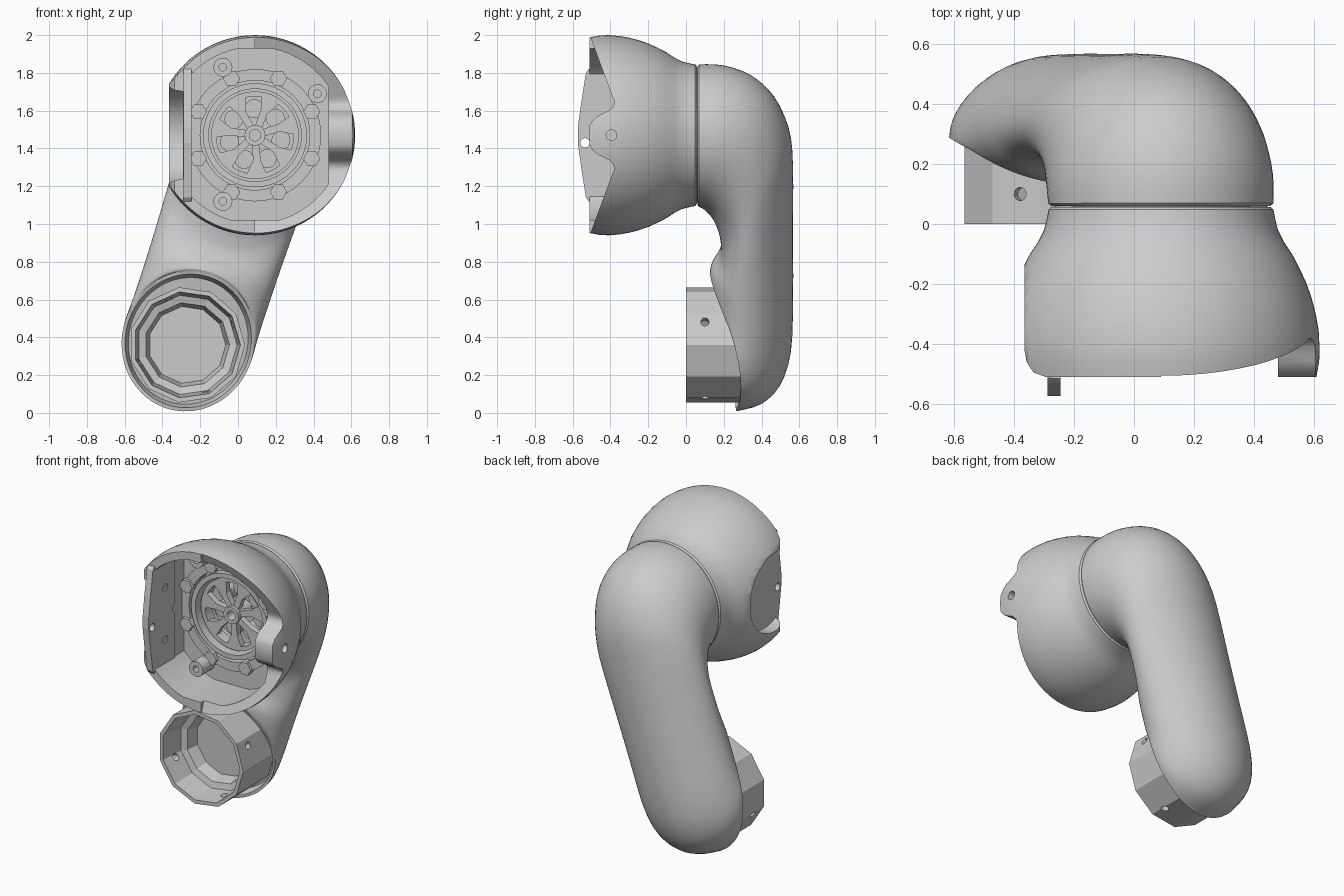
import bpy, bmesh, math
from mathutils import Vector

if "Cube" in bpy.data.objects:
    bpy.data.objects.remove(bpy.data.objects["Cube"])

grey = bpy.data.materials.new("plain_grey")
grey.use_nodes = True
grey.diffuse_color = (0.6, 0.6, 0.6, 1)
grey.node_tree.nodes["Principled BSDF"].inputs["Base Color"].default_value = (0.6, 0.6, 0.6, 1)

BX, BZ = 0.09, 1.47          # axis of the upper housing
SX, SZ = -0.27, 0.36         # axis of the lower socket
RIM = -0.51                  # front rim of the housing


def loft(name, rings, closed=False):
    """Skin a row of equal rings; cap the ends or join last to first."""
    bm = bmesh.new()
    loops = [[bm.verts.new(p) for p in ring] for ring in rings]
    n = len(loops[0])
    pairs = list(zip(loops, loops[1:]))
    if closed:
        pairs.append((loops[-1], loops[0]))
    else:
        bm.faces.new(loops[0])
        bm.faces.new(loops[-1])
    for a, b in pairs:
        for i in range(n):
            j = (i + 1) % n
            bm.faces.new((a[i], a[j], b[j], b[i]))
    bmesh.ops.recalc_face_normals(bm, faces=bm.faces)
    mesh = bpy.data.meshes.new(name)
    bm.to_mesh(mesh)
    bm.free()
    mesh.materials.append(grey)
    ob = bpy.data.objects.new(name, mesh)
    bpy.context.collection.objects.link(ob)
    return ob


def place(axis, a, p, q):
    return Vector({"x": (a, p, q), "y": (p, a, q), "z": (p, q, a)}[axis])


def prism(name, pts, axis, a, b):
    return loft(name, [[place(axis, t, p, q) for p, q in pts] for t in (a, b)])


def polar(cx, cz, r, a):
    return cx + r * math.cos(a), cz + r * math.sin(a)


def circle(cx, cz, r, n=32):
    return [polar(cx, cz, r, math.tau * i / n) for i in range(n)]


def lathe(name, profile, cx, cz, n=96, closed=False):
    rings = [[place("y", y, *p) for p in circle(cx, cz, r, n)] for r, y in profile]
    return loft(name, rings, closed)


def tube(name, cx, cz, ro, ri, y0, y1, n=48):
    return lathe(name, [(ro, y0), (ro, y1), (ri, y1), (ri, y0)], cx, cz, n, True)


def activate(ob):
    bpy.ops.object.select_all(action="DESELECT")
    ob.select_set(True)
    bpy.context.view_layer.objects.active = ob


def cut(ob, cutter):
    mod = ob.modifiers.new("cut", "BOOLEAN")
    mod.operation = "DIFFERENCE"
    mod.solver = "EXACT"
    mod.object = cutter
    activate(ob)
    bpy.ops.object.modifier_apply(modifier=mod.name)
    bpy.data.objects.remove(cutter)


def smooth(ob, angle=35):
    activate(ob)
    bpy.ops.object.shade_smooth_by_angle(angle=math.radians(angle))


def mirrored(half, tip=()):
    """Outline in y and z from points above the housing axis."""
    return ([(y, BZ + h) for y, h in half] + [(y, BZ) for y in tip] +
            [(y, BZ - h) for y, h in reversed(half)])


# Bell-shaped upper housing
bell = lathe("upper_housing", [
    (0.365, 0.057), (0.375, 0.048), (0.38, 0.02), (0.39, -0.02), (0.41, -0.06),
    (0.437, -0.1), (0.463, -0.15), (0.486, -0.2), (0.503, -0.25), (0.516, -0.3),
    (0.525, -0.35), (0.53, -0.41), (0.527, -0.46), (0.518, RIM)], BX, BZ)

# Flat side with a rounded front corner and a round pocket
cut(bell, prism("cutter", [(-1, -1), (-0.28, -1), (-0.28, -0.515), (-0.335, -0.495), (-0.358, -0.46),
                           (-0.365, -0.42), (-0.365, 1), (-1, 1)], "z", 0, 3))
cut(bell, prism("cutter", circle(-0.4, BZ, 0.257, 64), "x", -0.6, -0.29))

# Open front cavity with flattened sides, top and bottom, then the deeper round well
round_cavity = prism("cutter", circle(BX, BZ, 0.467, 64), "y", -0.8, -0.2)
for x0, x1, z0, z1 in ((-2, -0.25, 0, 3), (0.48, 2, 0, 3), (-2, 2, 1.93, 3), (-2, 2, 0, 1.02)):
    cut(round_cavity, prism("trim", [(x0, z0), (x1, z0), (x1, z1), (x0, z1)], "y", -1, 1))
cut(bell, round_cavity)
cut(bell, prism("cutter", circle(BX, BZ, 0.32, 64), "y", -0.5, -0.04))

# Swept-back rim that leaves a rounded ear on one side
half = [(RIM, 0.53), (-0.392, 0.21), (-0.382, 0.187), (-0.381, 0.167), (-0.39, 0.147),
        (-0.407, 0.131)]
half += [(-0.4 - 0.122 * math.cos(a), 0.122 * math.sin(a))
         for a in (math.radians(t) for t in range(72, 0, -12))]
ear = [(-0.9, 2.1), (RIM, 2.1)] + mirrored(half, [-0.522]) + [(RIM, 0.8), (-0.9, 0.8)]
cut(bell, prism("cutter", ear, "x", BX, 0.9))
cut(bell, prism("cutter", circle(-0.395, BZ, 0.028, 20), "x", 0.4, 0.8))
smooth(bell)

# Inner side plate with screw holes
plate = prism("side_plate", mirrored(
    [(-0.3, 0.33), (-0.515, 0.35), (-0.53, 0.33), (-0.555, 0.17), (-0.573, 0.04)]), "x", -0.289, -0.245)
for y, h in ((-0.535, -0.04), (-0.4, 0.17), (-0.4, -0.17), (-0.3, 0.0)):
    cut(plate, prism("cutter", circle(y, BZ + h, 0.025, 16), "x", -0.4, -0.1))

# Screw posts inside the housing
for i, (x, z) in enumerate(((-0.08, 1.83), (0.42, 1.69), (-0.08, 1.12))):
    smooth(tube(f"screw_post_{i + 1}", x, z, 0.05, 0.02, -0.32, -0.19, 24))

# Drive unit: ring, lugs, wheel with spokes, hub and coils
smooth(tube("drive_flange", BX, BZ, 0.35, 0.29, -0.22, -0.17, 64))
smooth(tube("drive_ring", BX, BZ, 0.275, 0.245, -0.22, -0.03, 64))
smooth(tube("wheel_ring", BX, BZ, 0.232, 0.205, -0.18, -0.11, 64))
for i in range(8):
    a = math.tau * (i + 0.5) / 8
    prism(f"flange_lug_{i + 1}", circle(*polar(BX, BZ, 0.325, a), 0.045, 6), "y", -0.24, -0.19)
for i in range(7):
    a = math.tau * i / 7 + 0.25
    shape = [(0.04, -0.5), (0.13, -0.1), (0.215, -0.24), (0.215, 0.26), (0.14, 0.2), (0.04, 0.5)]
    prism(f"wheel_spoke_{i + 1}", [polar(BX, BZ, r, a + t) for r, t in shape], "y", -0.18, -0.14)
    smooth(prism(f"coil_{i + 1}", circle(*polar(BX, BZ, 0.14, a + 0.45), 0.05, 20), "y", -0.1, -0.03))
smooth(tube("wheel_hub", BX, BZ, 0.055, 0.03, -0.2, -0.06, 32))

# Joint core in the seam between housing and arm
smooth(prism("joint_core", circle(BX, BZ, 0.355, 64), "y", 0.0, 0.12))

# Bent arm: each station is outer y, outer s, inner y, inner s, half width, side sag
DOWN = Vector((-0.309, 0, -0.951))
SIDE = Vector((0.951, 0, -0.309))
TOP = Vector((BX, 0, BZ))
stations = [
    (0.06, -0.365, 0.06, 0.365, 0.365, 0), (0.07, -0.375, 0.067, 0.378, 0.375, 0),
    (0.2, -0.37, 0.1, 0.40, 0.377, 0), (0.35, -0.315, 0.14, 0.45, 0.37, -0.01),
    (0.47, -0.2, 0.17, 0.52, 0.363, -0.025), (0.545, -0.03, 0.182, 0.58, 0.358, -0.035),
    (0.566, 0.16, 0.185, 0.63, 0.355, -0.04), (0.567, 0.55, 0.172, 0.68, 0.349, -0.045),
    (0.567, 0.9, 0.137, 0.725, 0.346, -0.042), (0.556, 1.2, 0.128, 0.755, 0.346, -0.035),
    (0.5, 1.38, 0.127, 0.763, 0.349, -0.013), (0.4, 1.48, 0.128, 0.767, 0.351, 0.026),
    (0.265, 1.52, 0.13, 0.77, 0.35, 0.078)]


def arm_ring(st, scale=1, push=0):
    yo, so, yi, si, w, sag = st
    outer = TOP + DOWN * so + Vector((0, yo, 0))
    inner = TOP + DOWN * si + Vector((0, yi, 0))
    mid, arm = (outer + inner) / 2, (outer - inner) / 2 * scale
    ring = []
    for i in range(72):
        a = math.tau * i / 72
        drop = Vector((0, push + sag * math.sin(a) ** 2, 0))
        ring.append(mid + arm * math.cos(a) + SIDE * (w * scale * math.sin(a)) + drop)
    return ring


def blend(a, b, c, d, t):
    """Smooth curve through b and c."""
    return b + 0.5 * t * (c - a + t * (2 * a - 5 * b + 4 * c - d + t * (3 * (b - c) + d - a)))


rings = [arm_ring(stations[0])]
last = len(stations) - 1
for k in range(1, last):
    quad = [stations[min(j, last)] for j in (k - 1, k, k + 1, k + 2)]
    rings += [arm_ring([blend(*v, t / 3) for v in zip(*quad)]) for t in range(3)]
end = stations[-1]
rings += [arm_ring(end), arm_ring(end, 0.95), arm_ring(end, 0.9, 0.07)]
smooth(loft("bent_arm", rings), 40)

# Faceted open socket at the lower end, with stepped floor and pin holes
socket = lathe("lower_socket", [(0.308, 0.33), (0.308, 0.0), (0.283, 0.0), (0.265, 0.16),
                                (0.225, 0.17), (0.205, 0.25)], SX, SZ, 11)
for a in (0.42, 1.95, 3.5, 5.1):
    x, z = polar(SX, SZ, 0.3, a)
    out = Vector((math.cos(a), 0, math.sin(a)))
    across = Vector((-out.z, 0, out.x))
    hole = [[Vector((x, 0.1, z)) + out * t + across * p + Vector((0, q, 0))
             for p, q in circle(0, 0, 0.022, 16)] for t in (-0.08, 0.08)]
    cut(socket, loft("cutter", hole))
